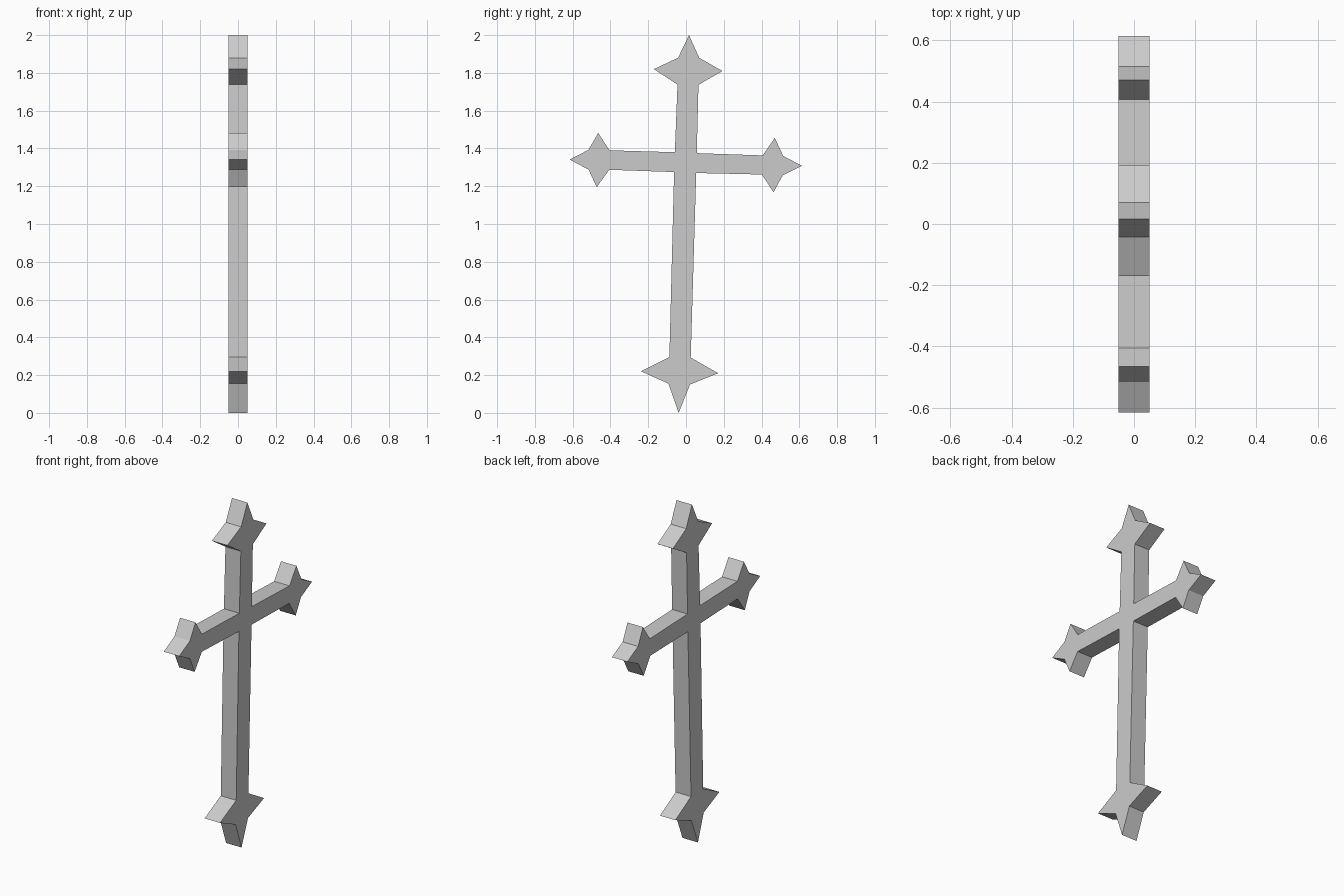
import bpy
import bmesh

if "Cube" in bpy.data.objects:
    bpy.data.objects.remove(bpy.data.objects["Cube"])

HALF_THICKNESS = 0.05

# Slightly leaning cross outline in (y, z), clockwise from the top tip
top_right = [(0.016, 2.0), (0.07, 1.88), (0.193, 1.81), (0.066, 1.737)]
right_arm = [(0.057, 1.375), (0.406, 1.363), (0.47, 1.456), (0.515, 1.36), (0.614, 1.308),
             (0.512, 1.257), (0.463, 1.168), (0.402, 1.262), (0.054, 1.27)]
foot = [(0.025, 0.293), (0.17, 0.21), (0.021, 0.15), (-0.039, 0.0),
        (-0.093, 0.155), (-0.238, 0.22), (-0.088, 0.295)]
left_arm = [(-0.063, 1.275), (-0.406, 1.287), (-0.473, 1.195), (-0.516, 1.288), (-0.616, 1.341),
            (-0.516, 1.393), (-0.465, 1.482), (-0.405, 1.39), (-0.059, 1.38)]
top_left = [(-0.045, 1.738), (-0.17, 1.82), (-0.042, 1.88)]
outline = top_right + right_arm + foot + left_arm + top_left

# Flat outline extruded along x
bm = bmesh.new()
face = bm.faces.new([bm.verts.new((-HALF_THICKNESS, y, z)) for y, z in outline])
extruded = bmesh.ops.extrude_face_region(bm, geom=[face], use_keep_orig=True)
verts = [v for v in extruded["geom"] if isinstance(v, bmesh.types.BMVert)]
bmesh.ops.translate(bm, verts=verts, vec=(2 * HALF_THICKNESS, 0, 0))
bmesh.ops.recalc_face_normals(bm, faces=bm.faces)

mesh = bpy.data.meshes.new("pointed_cross")
bm.to_mesh(mesh)
bm.free()
cross = bpy.data.objects.new("pointed_cross", mesh)
bpy.context.collection.objects.link(cross)
